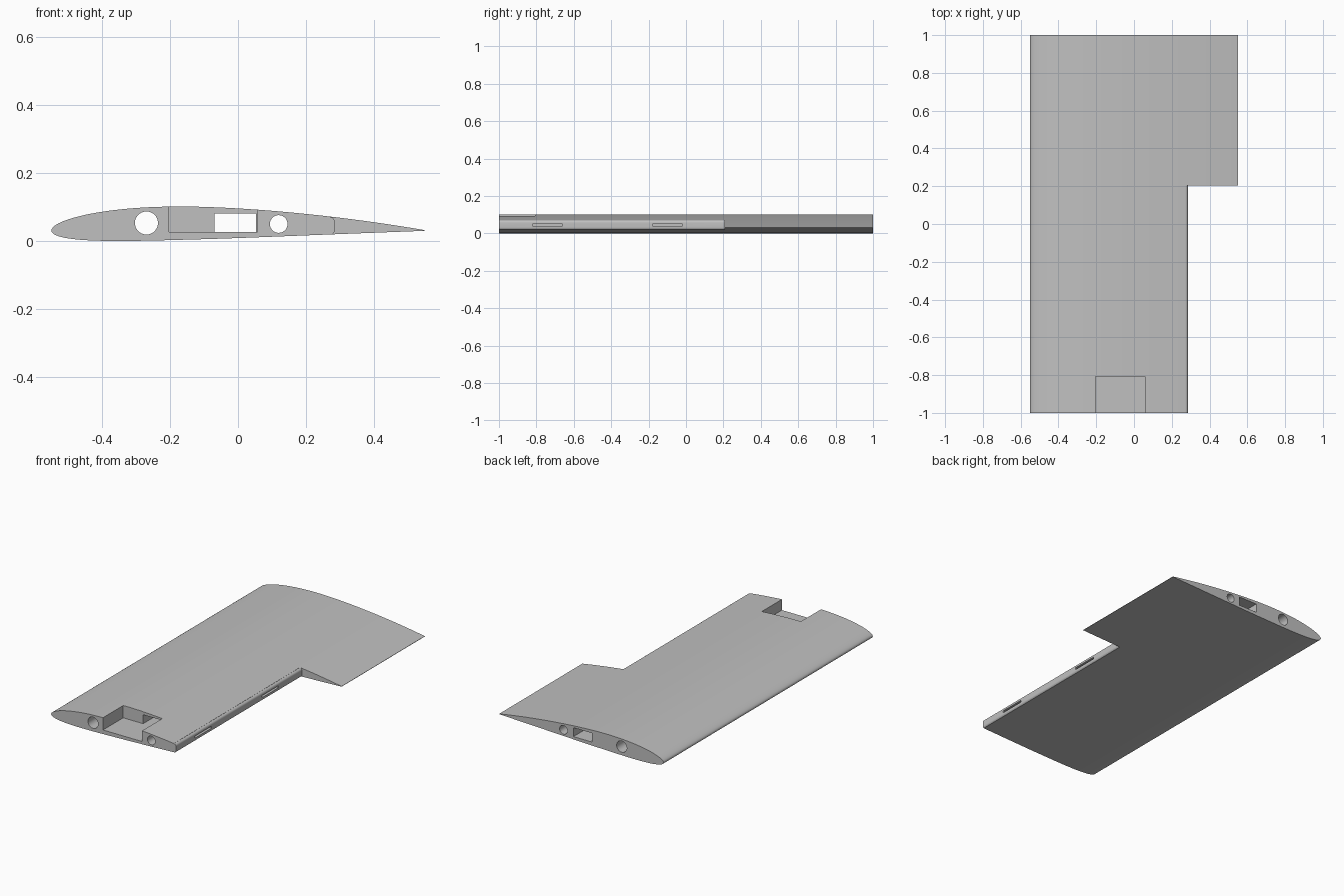
import bpy, bmesh, math

if "Cube" in bpy.data.objects:
    bpy.data.objects.remove(bpy.data.objects["Cube"])

grey = bpy.data.materials.new("light grey")
grey.use_nodes = True
colour = (0.53, 0.53, 0.53, 1)
grey.diffuse_color = colour
grey.node_tree.nodes["Principled BSDF"].inputs["Base Color"].default_value = colour


def extrude_profile(name, points, y0, y1):
    """Solid made from an (x, z) outline swept along y."""
    bm = bmesh.new()
    face = bm.faces.new([bm.verts.new((x, y0, z)) for x, z in points])
    new = bmesh.ops.extrude_face_region(bm, geom=[face])["geom"]
    bmesh.ops.translate(bm, vec=(0, y1 - y0, 0),
                        verts=[g for g in new if isinstance(g, bmesh.types.BMVert)])
    bmesh.ops.recalc_face_normals(bm, faces=bm.faces)
    mesh = bpy.data.meshes.new(name)
    bm.to_mesh(mesh)
    bm.free()
    mesh.materials.append(grey)
    obj = bpy.data.objects.new(name, mesh)
    bpy.context.collection.objects.link(obj)
    return obj


def rect(x0, x1, z0, z1):
    return [(x0, z0), (x1, z0), (x1, z1), (x0, z1)]


def circle(cx, cz, r, n=48):
    return [(cx + r * math.cos(2 * math.pi * i / n),
             cz + r * math.sin(2 * math.pi * i / n)) for i in range(n)]


def airfoil(chord=1.1, thick=0.09, camber=0.02, peak=0.4, n=56):
    """Cambered section, walked from trailing edge over the top and back."""
    top, bottom = [], []
    for i in range(n + 1):
        c = (1 - math.cos(math.pi * i / n)) / 2
        t = 5 * thick * (0.2969 * math.sqrt(c) - 0.126 * c - 0.3516 * c**2
                         + 0.2843 * c**3 - 0.1015 * c**4)
        if c < peak:
            m = camber / peak**2 * (2 * peak * c - c * c)
        else:
            m = camber / (1 - peak)**2 * (1 - 2 * peak + 2 * peak * c - c * c)
        x = c * chord - chord / 2
        top.append((x, chord * (m + t)))
        bottom.append((x, chord * (m - t)))
    low = min(z for x, z in bottom)
    return [(x, z - low) for x, z in top[::-1] + bottom[1:]]


wing = extrude_profile("wing_panel", airfoil(), -1, 1)

# Aileron bay, with the remaining hinge wall rounded top and bottom
wall, r, z_top, z_low = 0.285, 0.014, 0.071, 0.0175
arc = [math.radians(a) for a in range(0, 91, 15)]
bay = [(wall - r, -0.1), (0.7, -0.1), (0.7, 0.2), (wall - r, 0.2)]
bay += [(wall - r + r * math.sin(a), z_top - r + r * math.cos(a)) for a in arc]
bay += [(wall - r + r * math.cos(a), z_low + r - r * math.sin(a)) for a in arc]

cutters = [
    extrude_profile("aileron_bay", bay, -1.1, 0.205),
    # Servo pocket open to the top and the root end
    extrude_profile("servo_pocket", rect(-0.203, 0.058, 0.027, 0.3), -1.1, -0.807),
    # Cable channel and two tube holes running the full span
    extrude_profile("cable_channel", rect(-0.07, 0.053, 0.027, 0.081), -0.85, 1.1),
    extrude_profile("front_tube_hole", circle(-0.27, 0.053, 0.034), -1.1, 1.1),
    extrude_profile("rear_tube_hole", circle(0.12, 0.05, 0.026), -1.1, 1.1),
]
# Hinge slots in the aileron bay wall
for y in (-0.74, -0.10):
    cutters.append(extrude_profile("hinge_slot", rect(0.2, 0.35, 0.039, 0.051),
                                   y - 0.08, y + 0.08))

bpy.context.view_layer.objects.active = wing
for cutter in cutters:
    cutter.hide_render = True
    mod = wing.modifiers.new(cutter.name, "BOOLEAN")
    mod.operation = "DIFFERENCE"
    mod.solver = "EXACT"
    mod.object = cutter
    bpy.ops.object.modifier_apply(modifier=mod.name)
for cutter in cutters:
    bpy.data.objects.remove(cutter)

bpy.ops.object.select_all(action="DESELECT")
wing.select_set(True)
bpy.ops.object.shade_smooth_by_angle(angle=math.radians(25))
